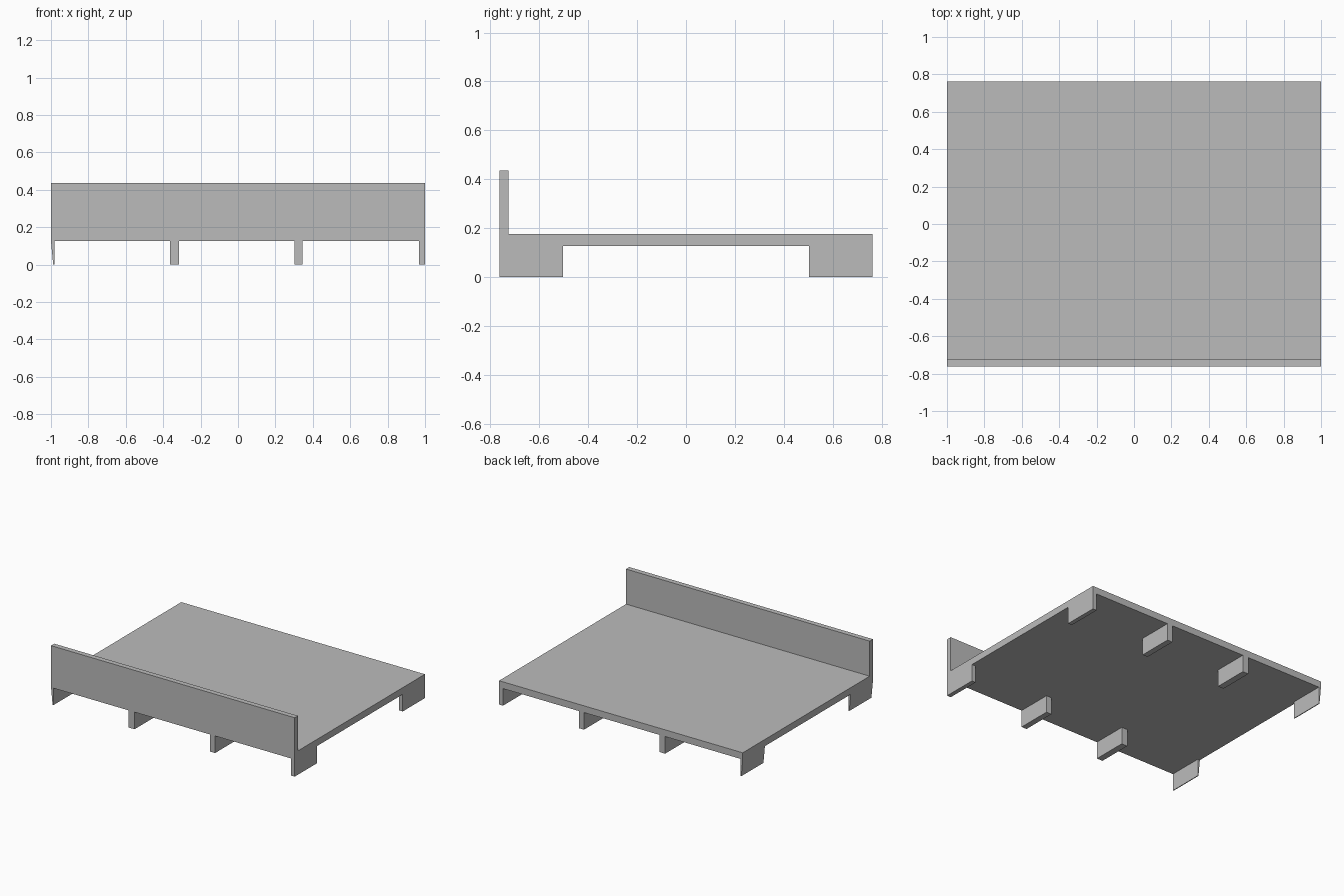
import bpy

# Remove the default cube
cube = bpy.data.objects.get("Cube")
if cube:
    bpy.data.objects.remove(cube, do_unlink=True)

grey = bpy.data.materials.new("plain_grey")
grey.use_nodes = True
colour = (0.5, 0.5, 0.5, 1)
grey.diffuse_color = colour
grey.node_tree.nodes["Principled BSDF"].inputs["Base Color"].default_value = colour

HALF_DEPTH = 0.763
DECK_BOTTOM, DECK_TOP, BOARD_TOP = 0.127, 0.177, 0.437
BOARD_THICK = 0.038
LEG_INNER = 0.503


def extrude_y(name, profile, y0, y1):
    """Prism from an (x, z) outline, counter-clockwise seen from the front."""
    n = len(profile)
    verts = [(x, y, z) for y in (y0, y1) for x, z in profile]
    faces = [tuple(range(n)), tuple(reversed(range(n, 2 * n)))]
    for i in range(n):
        j = (i + 1) % n
        faces.append((i, i + n, j + n, j))
    mesh = bpy.data.meshes.new(name)
    mesh.from_pydata(verts, [], faces)
    mesh.materials.append(grey)
    obj = bpy.data.objects.new(name, mesh)
    bpy.context.collection.objects.link(obj)
    return obj


def rect(x0, x1, z0, z1):
    return [(x0, z0), (x1, z0), (x1, z1), (x0, z1)]


# Deck and the upright board along its front edge
extrude_y("deck", rect(-1, 1, DECK_BOTTOM, DECK_TOP), -HALF_DEPTH, HALF_DEPTH)
extrude_y("front_board", rect(-1, 1, DECK_TOP, BOARD_TOP),
          -HALF_DEPTH, -HALF_DEPTH + BOARD_THICK)

# Feet: the outermost right one is a thin plate leaning inwards
feet = {
    "right_outer": [(-0.988, 0), (-0.982, 0),
                    (-0.982, DECK_BOTTOM), (-1, DECK_BOTTOM)],
    "right_middle": rect(-0.363, -0.315, 0, DECK_BOTTOM),
    "left_middle": rect(0.303, 0.346, 0, DECK_BOTTOM),
    "left_outer": rect(0.968, 1, 0, DECK_BOTTOM),
}
for label, profile in feet.items():
    extrude_y("front_foot_" + label, profile, -HALF_DEPTH, -LEG_INNER)
    extrude_y("back_foot_" + label, profile, LEG_INNER, HALF_DEPTH)
